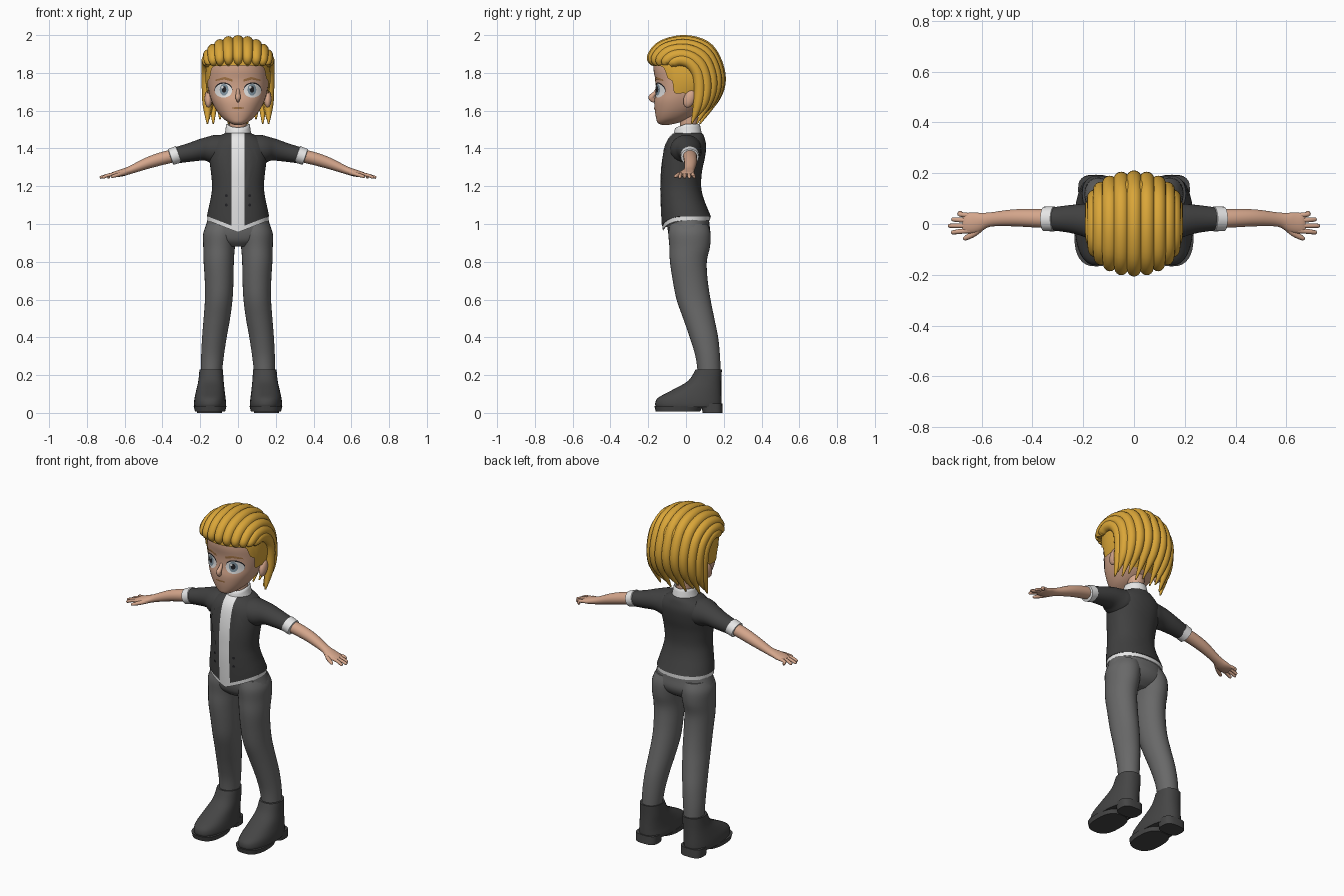
import bpy, bmesh, math
from mathutils import Vector, Matrix
from mathutils.bvhtree import BVHTree

if "Cube" in bpy.data.objects:
    bpy.data.objects.remove(bpy.data.objects["Cube"])


def material(name, r, g, b):
    m = bpy.data.materials.new(name)
    m.use_nodes = True
    m.diffuse_color = (r, g, b, 1)
    m.node_tree.nodes["Principled BSDF"].inputs["Base Color"].default_value = (r, g, b, 1)
    return m


SKIN = material("skin", .66, .38, .26)
HAIR = material("golden hair", .70, .38, .04)
JACKET = material("charcoal jacket", .052, .052, .052)
TROUSER = material("grey trousers", .14, .14, .14)
SHOE = material("dark shoes", .06, .06, .06)
WHITE = material("white cloth", .8, .8, .8)
BROW = material("brown", .36, .17, .06)
IRIS = material("grey blue iris", .22, .30, .36)
DARK = material("near black", .015, .015, .018)


def finish(name, bm, mats, recalc=True):
    if recalc:
        bmesh.ops.recalc_face_normals(bm, faces=bm.faces[:])
    for f in bm.faces:
        f.smooth = True
    mesh = bpy.data.meshes.new(name)
    bm.to_mesh(mesh)
    bm.free()
    for m in mats:
        mesh.materials.append(m)
    mesh.set_sharp_from_angle(angle=math.radians(50))
    ob = bpy.data.objects.new(name, mesh)
    bpy.context.scene.collection.objects.link(ob)
    return ob


def smooth(keys, steps=4):
    """Catmull-Rom interpolation of tuples."""
    out = []
    for i in range(len(keys) - 1):
        quad = [keys[max(0, min(len(keys) - 1, i + d))] for d in (-1, 0, 1, 2)]
        for k in range(steps):
            t = k / steps
            out.append(tuple(b + .5 * t * (c - a + t * (2 * a - 5 * b + 4 * c - d + t * (3 * (b - c) + d - a)))
                             for a, b, c, d in zip(*quad)))
    return out + [tuple(keys[-1])]


def loft(name, rings, mats, cap=True, edit=None):
    bm = bmesh.new()
    loops = [[bm.verts.new(p) for p in ring] for ring in rings]
    n = len(loops[0])
    for a, b in zip(loops, loops[1:]):
        for k in range(n):
            bm.faces.new((a[k], a[(k + 1) % n], b[(k + 1) % n], b[k]))
    if cap:
        bm.faces.new(loops[0])
        bm.faces.new(loops[-1])
    if edit:
        edit(bm)
    return finish(name, bm, mats)


def level_point(key, ang, power=2.0):
    """Point on a horizontal super-ellipse: key = z, centre x, half width, y min, y max."""
    z, cx, a, y0, y1 = key
    c, s = math.cos(ang), math.sin(ang)
    e = 2 / power
    return Vector((cx + a * math.copysign(abs(c) ** e, c),
                   (y0 + y1) / 2 + (y1 - y0) / 2 * math.copysign(abs(s) ** e, s), z))


def column(name, keys, mats, power=2.0, n=32, steps=4, **kw):
    keys = smooth(keys, steps) if steps > 1 else keys
    return loft(name, [[level_point(k, math.tau * i / n, power) for i in range(n)] for k in keys], mats, **kw)


def tube(name, keys, mats, ref=(0, 0, 1), n=14, steps=4, **kw):
    """Tube along keys of x, y, z, half width, half height."""
    keys = smooth(keys, steps) if steps > 1 else keys
    pts = [Vector(k[:3]) for k in keys]
    rings = []
    for i, k in enumerate(keys):
        t = (pts[min(i + 1, len(pts) - 1)] - pts[max(i - 1, 0)]).normalized()
        u = t.cross(Vector(ref)).normalized()
        v = u.cross(t)
        rings.append([pts[i] + u * k[3] * math.cos(math.tau * j / n) + v * k[4] * math.sin(math.tau * j / n)
                      for j in range(n)])
    return loft(name, rings, mats, **kw)


def surface(ob):
    return BVHTree.FromPolygons([v.co.copy() for v in ob.data.vertices], [tuple(p.vertices) for p in ob.data.polygons])


def decal(name, outline, mat, tree, off):
    """Thin plate laid on the front of a surface."""
    cx, cz = (sum(p[i] for p in outline) / len(outline) for i in (0, 1))
    bm = bmesh.new()

    def put(x, z):
        hit = tree.ray_cast(Vector((x, -1, z)), Vector((0, 1, 0)))[0]
        return bm.verts.new((x, (hit.y if hit else 0) - off, z))
    loops = [[put(cx + (x - cx) * s, cz + (z - cz) * s) for x, z in outline] for s in (1, .7, .35)]
    mid, n = put(cx, cz), len(outline)
    for k in range(n):
        j = (k + 1) % n
        for a, b in zip(loops, loops[1:]):
            bm.faces.new((a[k], a[j], b[j], b[k]))
        bm.faces.new((loops[-1][k], loops[-1][j], mid))
    bm.normal_update()
    bmesh.ops.reverse_faces(bm, faces=[f for f in bm.faces if f.normal.y > 0])
    return finish(name, bm, [mat], False)


def oval(cx, cz, rx, rz, n=24):
    return [(cx + rx * math.cos(math.tau * k / n), cz + rz * math.sin(math.tau * k / n)) for k in range(n)]


# Jacket with the shirt front cut in, hem dipping at the front
def dip(bm):
    for v in bm.verts:
        if v.co.y < 0:
            w = max(0, min(1, (1.16 - v.co.z) / .12))
            v.co.z -= .062 * w * max(0, 1 - abs(v.co.x) / .16)


def shirt_front(bm):
    dip(bm)
    for x in (-.034, .034):
        bmesh.ops.bisect_plane(bm, geom=bm.verts[:] + bm.edges[:] + bm.faces[:], plane_co=(x, 0, 0), plane_no=(1, 0, 0))
    for f in bm.faces:
        c = f.calc_center_median()
        f.material_index = int(abs(c.x) < .034 and c.y < -.03)


torso = column("jacket", [(1.04, 0, .165, -.127, .132), (1.08, 0, .157, -.131, .115), (1.14, 0, .144, -.135, .092),
                          (1.2, 0, .137, -.135, .08), (1.28, 0, .144, -.133, .085), (1.35, 0, .153, -.125, .1),
                          (1.41, 0, .155, -.112, .107), (1.45, 0, .125, -.095, .1), (1.478, 0, .075, -.07, .088),
                          (1.49, 0, .04, -.04, .06)], [JACKET, WHITE], 2.2, 48, edit=shirt_front)
column("shirt_hem", [(1.018, 0, .162, -.122, .128), (1.044, 0, .163, -.124, .129)], [WHITE], 2.2, 48, 1, edit=dip)


def collar_notch(bm):
    for v in bm.verts:
        v.co.z -= .025 * max(0, -v.co.y / .07)


column("shirt_collar", [(1.462, 0, .076, -.078, .086), (1.495, 0, .067, -.066, .08), (1.527, 0, .062, -.058, .073),
                        (1.522, 0, .053, -.045, .066), (1.47, 0, .05, -.04, .06)],
       [WHITE], cap=False, steps=2, edit=collar_notch)
column("neck", [(1.44, 0, .05, -.04, .065), (1.5, 0, .045, -.032, .06), (1.6, 0, .048, -.035, .065)], [SKIN])

# Trousers
column("trouser_seat", [(1.04, 0, .156, -.11, .12), (1.0, 0, .168, -.1, .124), (.95, 0, .18, -.094, .128),
                        (.91, 0, .15, -.08, .11), (.88, 0, .07, -.05, .07)], [TROUSER], 2.2)

# Head
head_keys = smooth([(1.525, 0, .02, -.13, -.09), (1.536, 0, .045, -.15, -.04), (1.56, 0, .08, -.158, .02),
                    (1.6, 0, .113, -.165, .08), (1.65, 0, .139, -.168, .125), (1.7, 0, .154, -.16, .148),
                    (1.76, 0, .161, -.162, .163), (1.82, 0, .158, -.172, .167), (1.88, 0, .145, -.165, .16),
                    (1.93, 0, .115, -.128, .13), (1.962, 0, .05, -.06, .065)])
head = column("head", head_keys, [SKIN], 2.2, 48, 1)
face = surface(head)
tube("nose", [(0, -.148, 1.725, .007, .007), (0, -.164, 1.695, .01, .01), (0, -.183, 1.672, .015, .014),
              (0, -.174, 1.658, .015, .009), (0, -.158, 1.652, .006, .004)], [SKIN], (1, 0, 0))
decal("mouth", oval(0, 1.614, .032, .005), BROW, face, .003)

# Scalp hair following the skull down to the hairline
LINE = [(-1, 1.6), (-.3, 1.62), (-.05, 1.69), (.3, 1.685), (.36, 1.75), (.54, 1.77), (.6, 1.83), (1, 1.835)]


def hairline(f):
    for (a, za), (b, zb) in zip(LINE, LINE[1:]):
        if f <= b:
            return za + (zb - za) * (f - a) / (b - a)
    return LINE[-1][1]


def skull(z):
    for a, b in zip(head_keys, head_keys[1:]):
        if z <= b[0]:
            t = (z - a[0]) / (b[0] - a[0])
            return tuple(p + (q - p) * t for p, q in zip(a, b))
    return head_keys[-1]


scalp = []
for step in range(15):
    ring = []
    for k in range(80):
        ang = math.tau * k / 80
        low = hairline(-math.sin(ang))
        p = level_point(skull(low + (1.96 - low) * step / 14), ang, 2.2)
        ring.append(Vector((p.x * 1.07, p.y * 1.07, p.z + .004)))
    scalp.append(ring)
loft("scalp_hair", scalp, [HAIR], cap=False)

# Swept-back locks, blended from a middle path to a side path
MIDDLE = [(-.165, 1.846), (-.182, 1.88), (-.125, 1.942), (0, 1.969), (.12, 1.925), (.18, 1.79), (.158, 1.67), (.075, 1.53)]
SIDE = [(-.085, 1.84), (-.07, 1.855), (-.03, 1.868), (.02, 1.852), (.06, 1.8), (.072, 1.72), (.062, 1.63), (.03, 1.53)]
RADII = [.014, .026, .031, .031, .031, .03, .025, .004]
LOCKS = 11
for i in range(LOCKS):
    phi = math.pi * (i / (LOCKS - 1) - .5)
    w = math.cos(phi)
    path = [(.162 * math.sin(phi), m[0] * w + s[0] * (1 - w), m[1] * w + s[1] * (1 - w), r, r)
            for m, s, r in zip(MIDDLE, SIDE, RADII)]
    x, y, z, r, _ = path[-1]
    path[-1] = (x, y, z + .025 * (i % 2), r, r)
    tube(f"hair_lock_{i + 1}", path, [HAIR], (1, 0, 0), 16, 5)

chest = surface(torso)
for side, s in (("left", 1), ("right", -1)):
    def flip(keys, at=0):
        return [tuple(v * s if j == at else v for j, v in enumerate(k)) for k in keys]

    # Face details
    decal(side + "_lash", oval(s * .077, 1.711, .047, .039), DARK, face, .002)
    decal(side + "_eye_white", oval(s * .077, 1.706, .046, .037), WHITE, face, .004)
    decal(side + "_iris", oval(s * .074, 1.711, .023, .031), IRIS, face, .006)
    decal(side + "_pupil", oval(s * .074, 1.713, .012, .017), DARK, face, .008)
    decal(side + "_eye_glint", oval(s * .074 - .009, 1.724, .006, .007), WHITE, face, .009)
    decal(side + "_eyebrow", flip([(.03, 1.754), (.07, 1.767), (.12, 1.757), (.118, 1.765), (.07, 1.779), (.03, 1.766)]),
          BROW, face, .004)
    bm = bmesh.new()
    bmesh.ops.create_uvsphere(bm, u_segments=20, v_segments=12, radius=1, matrix=Matrix.Translation((s * .157, .018, 1.662))
                              @ Matrix.Rotation(-.35, 4, 'X') @ Matrix.Diagonal((.02, .03, .048, 1)))
    finish(side + "_ear", bm, [SKIN])

    # Jacket trim
    decal(side + "_lapel", flip([(.036, 1.43), (.085, 1.4), (.105, 1.35), (.092, 1.29), (.06, 1.21), (.036, 1.17)]),
          JACKET, chest, .005)
    for k, z in enumerate((1.15, 1.1)):
        decal(f"{side}_button_{k + 1}", oval(s * .062, z, .008, .008, 12), DARK, chest, .005)

    # Arm
    tube(side + "_sleeve", flip([(.05, 0, 1.395, .085, .07), (.12, .002, 1.395, .085, .077), (.18, .014, 1.395, .068, .06),
                                 (.25, .02, 1.38, .055, .05), (.325, .02, 1.364, .045, .043)]), [JACKET], n=28)
    tube(side + "_cuff", flip([(.312, .02, 1.37, .04, .036), (.315, .02, 1.369, .049, .046), (.355, .02, 1.355, .048, .044),
                               (.358, .02, 1.354, .036, .032)]), [WHITE], n=28, steps=1)
    tube(side + "_forearm", flip([(.32, .02, 1.366, .037, .034), (.4, .023, 1.347, .036, .034), (.48, .024, 1.322, .033, .03),
                                  (.57, .017, 1.286, .028, .021), (.62, .006, 1.27, .04, .019), (.66, .003, 1.262, .04, .014),
                                  (.675, .003, 1.26, .032, .008)]), [SKIN], n=24)
    for k, (y, y2, x2) in enumerate(((.033, .044, .69), (.014, .018, .719), (-.007, -.007, .731), (-.026, -.033, .72))):
        tube(f"{side}_finger_{k + 1}", flip([(.645, y, 1.265, .01, .01), (.685, (y + y2) / 2, 1.259, .0095, .009),
                                             (x2 - .006, y2, 1.247, .008, .008), (x2, y2, 1.245, .003, .003)]), [SKIN], n=10)
    tube(side + "_thumb", flip([(.595, -.01, 1.272, .012, .012), (.63, -.038, 1.262, .012, .011),
                                (.664, -.056, 1.252, .009, .008), (.672, -.06, 1.25, .003, .003)]), [SKIN], n=10)

    # Leg and shoe
    column(side + "_trouser_leg", flip([(1.0, .085, .08, -.085, .115), (.95, .094, .09, -.093, .13), (.88, .1, .084, -.088, .127),
                                        (.8, .102, .08, -.085, .11), (.7, .1, .076, -.07, .115), (.6, .102, .073, -.05, .13),
                                        (.5, .112, .07, -.015, .15), (.4, .125, .065, .02, .17), (.3, .135, .06, .05, .18),
                                        (.215, .14, .055, .062, .183)], 1), [TROUSER])
    column(side + "_shoe", flip([(.03, .148, .083, -.158, .185), (.05, .148, .085, -.163, .188), (.08, .148, .082, -.148, .188),
                                 (.12, .146, .075, -.075, .187), (.17, .143, .067, .012, .187), (.23, .142, .062, .05, .19)], 1),
           [SHOE], 2.3)
    column(side + "_sole", flip([(.008, .148, .08, -.16, .075), (.036, .148, .087, -.167, .09)], 1), [SHOE], 2.6, steps=1)
    column(side + "_shoe_heel", flip([(0, .15, .066, .088, .194), (.05, .15, .07, .08, .192)], 1), [SHOE], 3, steps=1)
